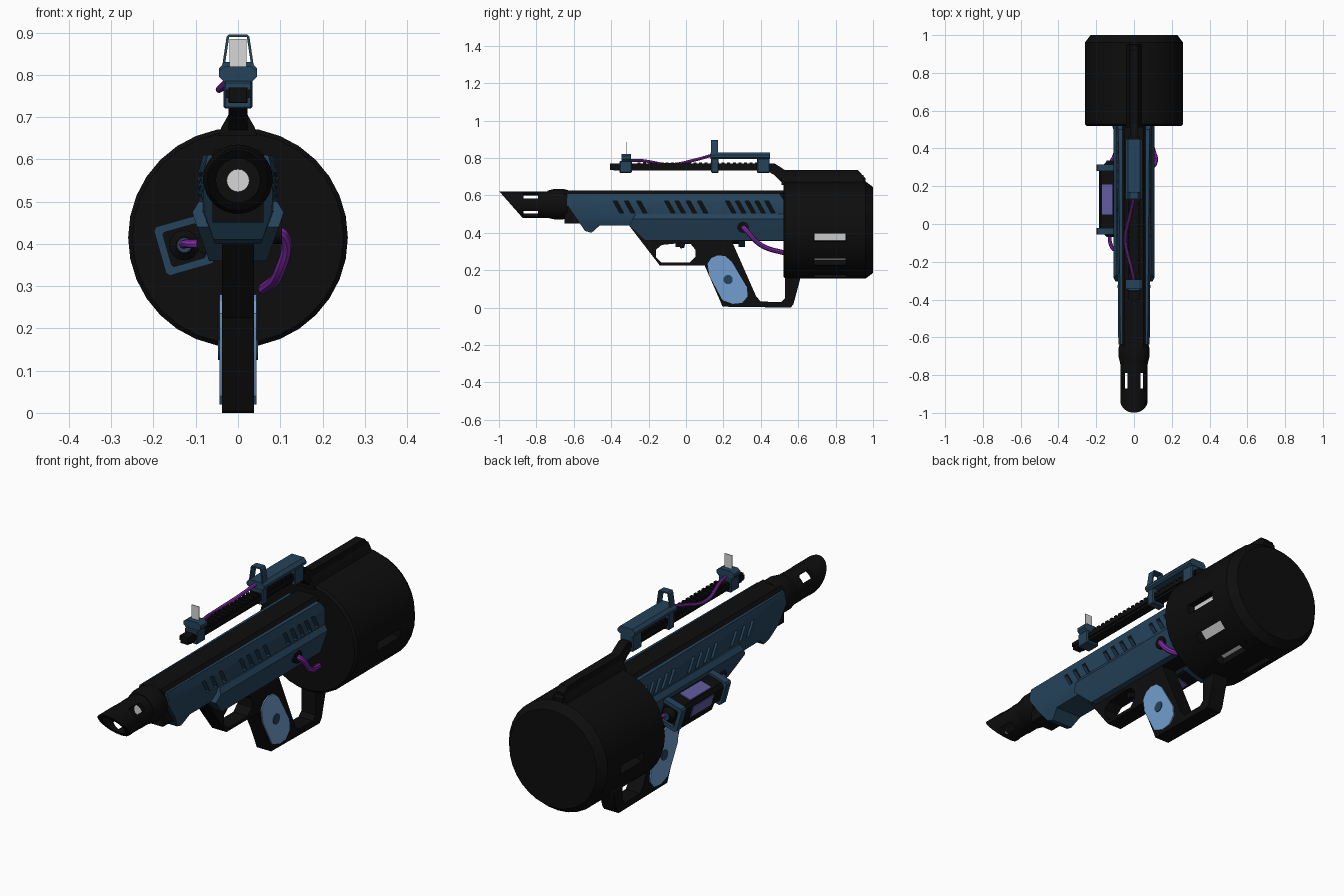
import bpy, bmesh, math
from mathutils import Vector, Matrix

if "Cube" in bpy.data.objects:
    bpy.data.objects.remove(bpy.data.objects["Cube"])

def mat(name, c):
    m = bpy.data.materials.new(name)
    m.diffuse_color = (*c, 1)
    m.use_nodes = True
    m.node_tree.nodes["Principled BSDF"].inputs["Base Color"].default_value = m.diffuse_color
    return m

BLACK = mat("black", (.004, .004, .004))
BLUE = mat("steel_blue", (.018, .056, .105))
PALE = mat("pale_blue", (.17, .34, .62))
PURPLE = mat("purple", (.24, .025, .42))
LILAC = mat("lilac", (.12, .105, .35))
GREY = mat("light_grey", (.68, .68, .68))

def finish(name, bm, m, bevel=0):
    bmesh.ops.recalc_face_normals(bm, faces=bm.faces[:])
    if bevel:
        bmesh.ops.bevel(bm, geom=bm.edges[:], offset=bevel, segments=1, affect='EDGES')
    me = bpy.data.meshes.new(name)
    bm.to_mesh(me)
    bm.free()
    ob = bpy.data.objects.new(name, me)
    bpy.context.collection.objects.link(ob)
    if m:
        me.materials.append(m)
    return ob

def prism(name, polys, axis, a, b, m=None, bevel=0):
    """Extrude (y,z) outlines along x, or (x,z) outlines along y."""
    bm = bmesh.new()
    put = (lambda p, t: (t, p[0], p[1])) if axis == 'x' else (lambda p, t: (p[0], t, p[1]))
    if not isinstance(polys[0][0], (tuple, list)):
        polys = [polys]
    for pts in polys:
        lo, hi = [[bm.verts.new(put(p, t)) for p in pts] for t in (a, b)]
        bm.faces.new(lo)
        bm.faces.new(hi)
        for i in range(len(pts)):
            j = (i + 1) % len(pts)
            bm.faces.new((lo[i], lo[j], hi[j], hi[i]))
    return finish(name, bm, m, bevel)

def box(name, x0, x1, y0, y1, z0, z1, m, bevel=0):
    return prism(name, [(x0, z0), (x1, z0), (x1, z1), (x0, z1)], 'y', y0, y1, m, bevel)

def turned(name, rings, z, m=None, n=32, x=0):
    """Solid of revolution about a line along y; rings are (y, radius)."""
    bm = bmesh.new()
    loops = [[bm.verts.new((x + r * math.cos(2 * math.pi * i / n), y, z + r * math.sin(2 * math.pi * i / n)))
              for i in range(n)] for y, r in rings]
    bm.faces.new(loops[0])
    bm.faces.new(loops[-1])
    for p, q in zip(loops, loops[1:]):
        for i in range(n):
            j = (i + 1) % n
            bm.faces.new((p[i], p[j], q[j], q[i]))
    return finish(name, bm, m)

def boolean(ob, cutter, op='DIFFERENCE'):
    mod = ob.modifiers.new("cut", 'BOOLEAN')
    mod.operation, mod.object, mod.solver = op, cutter, 'EXACT'
    bpy.context.view_layer.objects.active = ob
    bpy.ops.object.modifier_apply(modifier=mod.name)
    bpy.data.objects.remove(cutter)

def tube(name, pts, r, m=PURPLE):
    cu = bpy.data.curves.new(name, 'CURVE')
    cu.dimensions, cu.bevel_depth, cu.bevel_resolution = '3D', r, 2
    cu.resolution_u, cu.use_fill_caps = 8, True
    s = cu.splines.new('BEZIER')
    s.bezier_points.add(len(pts) - 1)
    for bp, p in zip(s.bezier_points, pts):
        bp.co = p
        bp.handle_left_type = bp.handle_right_type = 'AUTO'
    ob = bpy.data.objects.new(name, cu)
    bpy.context.collection.objects.link(ob)
    cu.materials.append(m)
    bpy.ops.object.select_all(action='DESELECT')
    ob.select_set(True)
    bpy.context.view_layer.objects.active = ob
    bpy.ops.object.convert(target='MESH')

def sym(half):
    return half + [(-x, z) for x, z in reversed(half)]

def square(h, c=0, cx=0, cz=0, rot=0):
    """Square outline with chamfered corners, turned by rot."""
    p = [(h, -h + c), (h, h - c), (h - c, h), (-h + c, h), (-h, h - c), (-h, -h + c), (-h + c, -h), (h - c, -h)]
    s, k = math.sin(rot), math.cos(rot)
    return [(cx + x * k - z * s, cz + x * s + z * k) for x, z in p]

# Rear drum with recessed light windows around its lower half
drum = turned("rear_drum", [(.52, .25), (.53, .26), (.96, .26), (1.0, .23)], .415, BLACK)
for i, a in enumerate((-9, -41, -73, -107, -139, -171)):
    t = math.radians(a)
    u, v = Vector((math.cos(t), math.sin(t))), Vector((-math.sin(t), math.cos(t)))
    quad = lambda r0, r1, w: [tuple(Vector((0, .415)) + u * r + v * s)
                              for r, s in ((r0, -w), (r1, -w), (r1, w), (r0, w))]
    boolean(drum, prism("cutter", quad(.215, .3, .022), 'y', .685, .855))
    prism(f"drum_window_{i}", quad(.214, .219, .0215), 'y', .686, .854, GREY)

# Muzzle: hollow tube, slanted front, four diagonal slots
muzzle = turned("muzzle", [(-1.0, .072), (-.64, .072)], .55, BLACK)
boolean(muzzle, turned("cutter", [(-1.1, .052), (-.72, .052)], .55))
boolean(muzzle, prism("cutter", [(-1.1, .623), (-1.0, .623), (-.865, .47), (-.865, .3), (-1.1, .3)], 'x', -.2, .2))
for a in (45, -45):
    t = math.radians(a)
    quad = [(x * math.cos(t) - z * math.sin(t), .55 + x * math.sin(t) + z * math.cos(t))
            for x, z in ((-.1, -.02), (.1, -.02), (.1, .02), (-.1, .02))]
    boolean(muzzle, prism("cutter", quad, 'y', -.87, -.79))
turned("muzzle_collar", [(-.74, .073), (-.70, .082), (-.66, .082), (-.63, .075)], .553, BLACK)
turned("bore_light", [(-.745, .027), (-.735, .027)], .55, GREY, 20)

# Black receiver core
prism("receiver_core", sym([(.06, .45), (.062, .61), (.05, .625)]), 'y', -.65, .53, BLACK)

# Blue shroud: side outline crossed with a section, then vented
shroud = prism("shroud", [(-.637, .61), (-.637, .55), (-.54, .41), (-.505, .40), (-.46, .44),
                          (.52, .44), (.52, .58), (.50, .61)], 'x', -.2, .2, BLUE)
boolean(shroud, prism("cutter", sym([(.05, .39), (.08, .475), (.083, .56), (.07, .62)]), 'y', -1, 1), 'INTERSECT')
ys = [-.36, -.30, -.235, -.085, -.03, .03, .09, .24, .293, .345, .397, .45]
slots = [[(y - .03, .57), (y - .008, .57), (y + .028, .505), (y + .006, .505)] for y in ys]
boolean(shroud, prism("cutter", slots, 'x', -.3, .3))
for v in shroud.data.vertices:
    v.co.x *= 1 + .14 * (v.co.y + .64) / 1.16
cheek = prism("lower_receiver", [(-.305, .44), (-.22, .36), (.52, .36), (.52, .50), (-.27, .50)], 'x', -.2, .2, BLUE)
boolean(cheek, prism("cutter", sym([(.065, .35), (.102, .455), (.108, .475), (.09, .505)]), 'y', -1, 1), 'INTERSECT')

# Trigger guard, grip and rear strut as one frame with two openings
frame = prism("grip_frame", [(-.305, .44), (-.14, .225), (.10, .225), (.185, .03), (.195, .005), (.56, 0), (.575, .02),
                             (.615, .17), (.615, .30), (.52, .40)], 'x', -.038, .038, BLACK)
boolean(frame, prism("cutter", [(-.16, .27), (-.13, .24), (.02, .24), (.05, .27), (.05, .31), (.025, .34),
                                (-.03, .345), (-.13, .335), (-.16, .31)], 'x', -.2, .2))
boolean(frame, prism("cutter", [(.245, .355), (.375, .06), (.40, .032), (.51, .03), (.53, .05), (.53, .355)], 'x', -.2, .2))
prism("trigger", [(-.04, .36), (.0, .36), (-.01, .32), (-.03, .315)], 'x', -.012, .012, BLACK)
plate = [(.115, .235), (.135, .265), (.17, .28), (.21, .275), (.245, .245), (.325, .11), (.33, .06),
         (.30, .025), (.25, .02), (.195, .04), (.125, .17)]
for s, side in ((1, "right"), (-1, "left")):
    prism(f"grip_plate_{side}", plate, 'x', s * .037, s * .044, PALE)
    dot = [(.225 + .025 * math.cos(k * math.pi / 8), .15 + .025 * math.sin(k * math.pi / 8)) for k in range(16)]
    prism(f"grip_screw_{side}", dot, 'x', s * .043, s * .047, BLUE)

# Right hose and its socket
ring = [(.305 + .03 * math.cos(k * math.pi / 8), .43 + .03 * math.sin(k * math.pi / 8)) for k in range(16)]
prism("hose_socket", ring, 'x', .07, .104, BLACK)
tube("right_hose", [(.085, .30, .435), (.108, .315, .42), (.098, .40, .335), (.055, .54, .288)], .013)

# Power cell on the left
CX, CZ, ROT = -.127, .397, math.radians(16)
cell = lambda h, c: square(h, c, CX, CZ, ROT)
prism("cell_body", cell(.05, .015), 'y', -.03, .30, BLACK)
for k, (a, b) in enumerate(((-.055, -.02), (.28, .315))):
    band = prism(f"cell_band_{k}", cell(.06, .008), 'y', a, b, BLUE)
    boolean(band, prism("cutter", cell(.042, .005), 'y', -1, 1))
turned("cell_end", [(-.065, .02), (-.05, .036), (.31, .036), (.33, .02)], CZ, BLACK, 16, CX)
turned("cell_plug", [(-.07, .018), (.335, .018)], CZ, BLUE, 16, CX)
for k in range(4):
    t = ROT + k * math.pi / 2
    u, v = Vector((math.cos(t), math.sin(t))), Vector((-math.sin(t), math.cos(t)))
    c = Vector((CX, CZ))
    prism(f"cell_window_{k}", [tuple(c + u * r + v * s) for r, s in ((.048, -.03), (.053, -.03), (.053, .03), (.048, .03))],
          'y', .05, .21, LILAC, .0015)
box("cell_mount", -.10, -.05, .0, .27, .375, .425, BLACK)
turned("front_hose_socket", [(-.165, .024), (-.115, .024)], .40, BLACK, 12, -.075)
tube("front_hose", [(CX, -.05, CZ), (CX, -.095, .40), (-.105, -.135, .40), (-.065, -.14, .40)], .01)
tube("rear_hose", [(CX, .32, CZ), (-.105, .36, .40), (-.088, .44, .40), (-.11, .54, .40)], .01)

# Top rail, riser onto the drum, and teeth
prism("rail", [(-.40, .77), (-.40, .745), (-.385, .733), (.43, .733), (.47, .71), (.51, .67), (.96, .66),
               (.96, .69), (.92, .735), (.53, .735), (.475, .77)], 'x', -.022, .022, BLACK)
prism("rail_foot", sym([(.045, .655), (.04, .675), (.02, .71)]), 'y', .51, .95, BLACK)
box("rail_top", -.029, .029, -.40, .46, .745, .765, BLACK)
for k in range(22):
    y = -.26 + k * .03
    box(f"rail_tooth_{k}", -.027, .027, y, y + .016, .764, .776, BLACK)

# Front sight with thin glass plate
box("front_sight_base", -.033, .033, -.355, -.29, .72, .785, BLUE, .004)
prism("front_sight_top", sym([(.03, .78), (.045, .795), (.045, .81), (.03, .82)]), 'y', -.345, -.295, BLUE)
box("rail_nose", -.02, .02, -.405, -.35, .735, .77, BLACK)
box("front_sight_glass", -.02, .02, -.321, -.318, .81, .885, GREY)

# Rear sight: bar on two legs with a loop
prism("rear_sight_bar", sym([(.035, .795), (.045, .803), (.045, .815), (.032, .83)]), 'y', .13, .45, BLUE)
for k, (a, b) in enumerate(((.135, .175), (.38, .447))):
    box(f"rear_sight_leg_{k}", -.034, .034, a, b, .72, .80, BLUE, .004)
loop = prism("sight_loop", sym([(.038, .81), (.036, .83), (.027, .89), (.022, .896)]), 'y', .135, .17, BLUE)
boolean(loop, prism("cutter", sym([(.030, .80), (.030, .83), (.021, .889)]), 'y', -1, 1))
tube("sight_cable", [(0, -.30, .785), (-.01, -.25, .787), (-.045, -.08, .765), (-.02, .05, .79), (0, .14, .815)], .008)

# Smooth round surfaces, keep edges sharp
bpy.ops.object.select_all(action='SELECT')
bpy.context.view_layer.objects.active = drum
bpy.ops.object.shade_smooth_by_angle(angle=math.radians(25))
